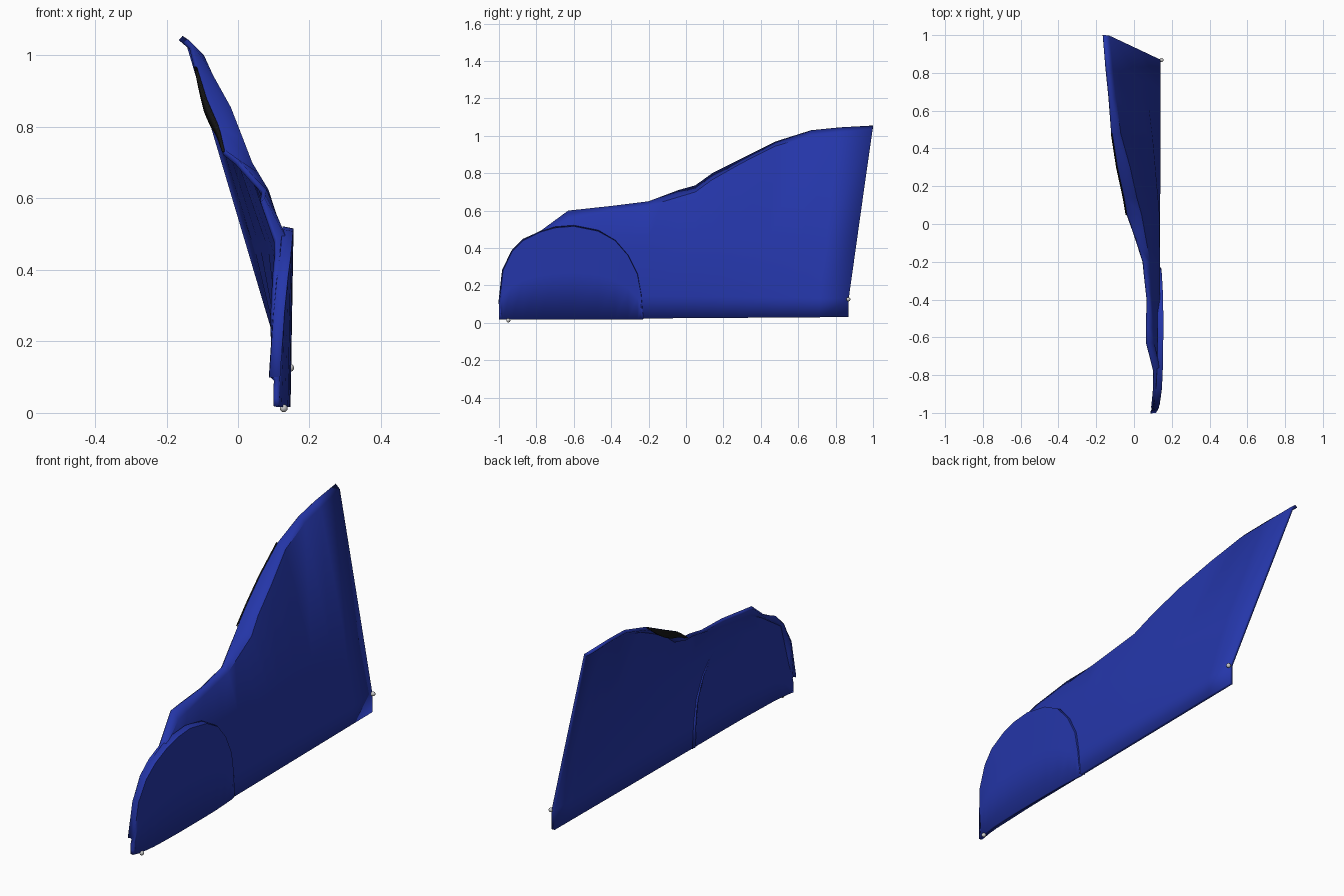
import bpy, math
from mathutils import Vector

cube = bpy.data.objects.get("Cube")
if cube:
    bpy.data.objects.remove(cube, do_unlink=True)


def material(name, color):
    m = bpy.data.materials.new(name)
    m.use_nodes = True
    m.diffuse_color = (*color, 1)
    m.node_tree.nodes["Principled BSDF"].inputs["Base Color"].default_value = (*color, 1)
    return m


blue = material("body blue", (0.018, 0.037, 0.40))
black = material("black trim", (0.008, 0.008, 0.008))
steel = material("light steel", (0.6, 0.6, 0.6))


def sample(table, y):
    """Linear interpolation of (y, z, x) rows; gives (z, x)."""
    if y <= table[0][0]:
        return table[0][1:]
    for a, b in zip(table, table[1:]):
        if y <= b[0]:
            t = (y - a[0]) / (b[0] - a[0])
            return tuple(p + (q - p) * t for p, q in zip(a[1:], b[1:]))
    return table[-1][1:]


def loft(name, columns, mat, thickness, angle=30):
    """Skin equal-length columns of points and thicken them inward."""
    n = len(columns[0])
    verts = [p for col in columns for p in col]
    faces = [(i * n + j, (i + 1) * n + j, (i + 1) * n + j + 1, i * n + j + 1)
             for i in range(len(columns) - 1) for j in range(n - 1)]
    mesh = bpy.data.meshes.new(name)
    mesh.from_pydata(verts, [], faces)
    mesh.materials.append(mat)
    ob = bpy.data.objects.new(name, mesh)
    bpy.context.collection.objects.link(ob)
    mod = ob.modifiers.new("Thickness", "SOLIDIFY")
    mod.thickness = thickness
    mod.offset = -1
    bpy.ops.object.select_all(action="DESELECT")
    ob.select_set(True)
    bpy.context.view_layer.objects.active = ob
    bpy.ops.object.shade_smooth_by_angle(angle=math.radians(angle))
    return ob


# Guide lines of the panel, each row is (y, z, x)
edge = [(-1, .1, .1), (-.98, .28, .1), (-.93, .39, .105), (-.87, .45, .11),
        (-.78, .49, .11), (-.63, .6, .075), (-.4, .625, .08), (-.2, .65, .055),
        (-.04, .71, 0), (.05, .735, -.035), (.14, .8, -.05), (.3, .88, -.085),
        (.48, .97, -.113), (.67, 1.03, -.125), (.82, 1.045, -.14), (1, 1.055, -.155)]
rim = [(-1, .09, .115), (-.93, .38, .13), (-.78, .48, .14), (-.63, .555, .108),
       (-.2, .625, .085), (.05, .7, .04), (.14, .765, .015), (.3, .855, -.02),
       (.48, .945, -.07), (.67, 1, -.095), (1, 1.035, -.13)]
belt = [(-1, .07, .115), (-.93, .3, .13), (-.78, .4, .138), (-.63, .45, .14),
        (.05, .45, .135), (.48, .46, .1), (1, .46, .042)]
sill = [(-1, .04, .115), (-.9, .12, .13), (-.6, .15, .138), (1, .13, .14)]


def sheared(y, z, x):
    """Lean the rear columns so the back edge slopes."""
    top = sample(edge, y)[0]
    slope = .13 * max(0, (y - .05) / .95)
    return Vector((x, y - slope * min(1, (top - z) / (top - .13)) if slope else y, z))


# Main quarter panel
stations = sorted({r[0] for r in edge + rim} | {-.55, -.3, -.12})
columns = []
for y in stations:
    col = [sheared(y, .025 + .006 * y, sample(sill, y)[1])]
    col += [sheared(y, *sample(line, y)) for line in (sill, belt, rim, edge)]
    columns.append(col)
loft("quarter_panel", columns, blue, .016)

# Raised wheel cover with its rounded outline
arch = [(-.998, .1, .118), (-.978, .28, .13), (-.93, .38, .14), (-.87, .44, .148),
        (-.78, .485, .152), (-.7, .508, .154), (-.6, .516, .155), (-.47, .49, .155),
        (-.38, .44, .154), (-.31, .36, .15), (-.26, .26, .147), (-.24, .15, .145),
        (-.23, .03, .143)]
columns = []
for y, z, x in arch:
    out = Vector((0, y + .6, z - .1)).normalized() * .006
    columns.append([Vector((x - .008, y, .017)), Vector((x - .004, y, z * .5 + .009)),
                    Vector((x, y, z)), Vector((x - .03, y, z)) + out])
loft("wheel_cover", columns, blue, .01)

# Dark lens-shaped strip under the inner edge of the shoulder
columns = []
for k in range(13):
    t = k / 12
    z, x = sample(edge, .05 + .43 * t)
    p = sheared(.05 + .43 * t, z, x)
    drop = .004 + .034 * math.sin(math.pi * t)
    columns.append([p + Vector((-.004, 0, -.002 - drop)), p + Vector((-.002, 0, -.002))])
loft("shoulder_trim", columns, black, .006)

# Small mounting pins
for name, spot in (("front_pin", (.128, -.95, .013)), ("rear_pin", (.146, .868, .126))):
    bpy.ops.mesh.primitive_uv_sphere_add(segments=12, ring_count=8, radius=.011, location=spot)
    pin = bpy.context.object
    pin.name = name
    pin.data.materials.append(steel)
    bpy.ops.object.shade_smooth()
